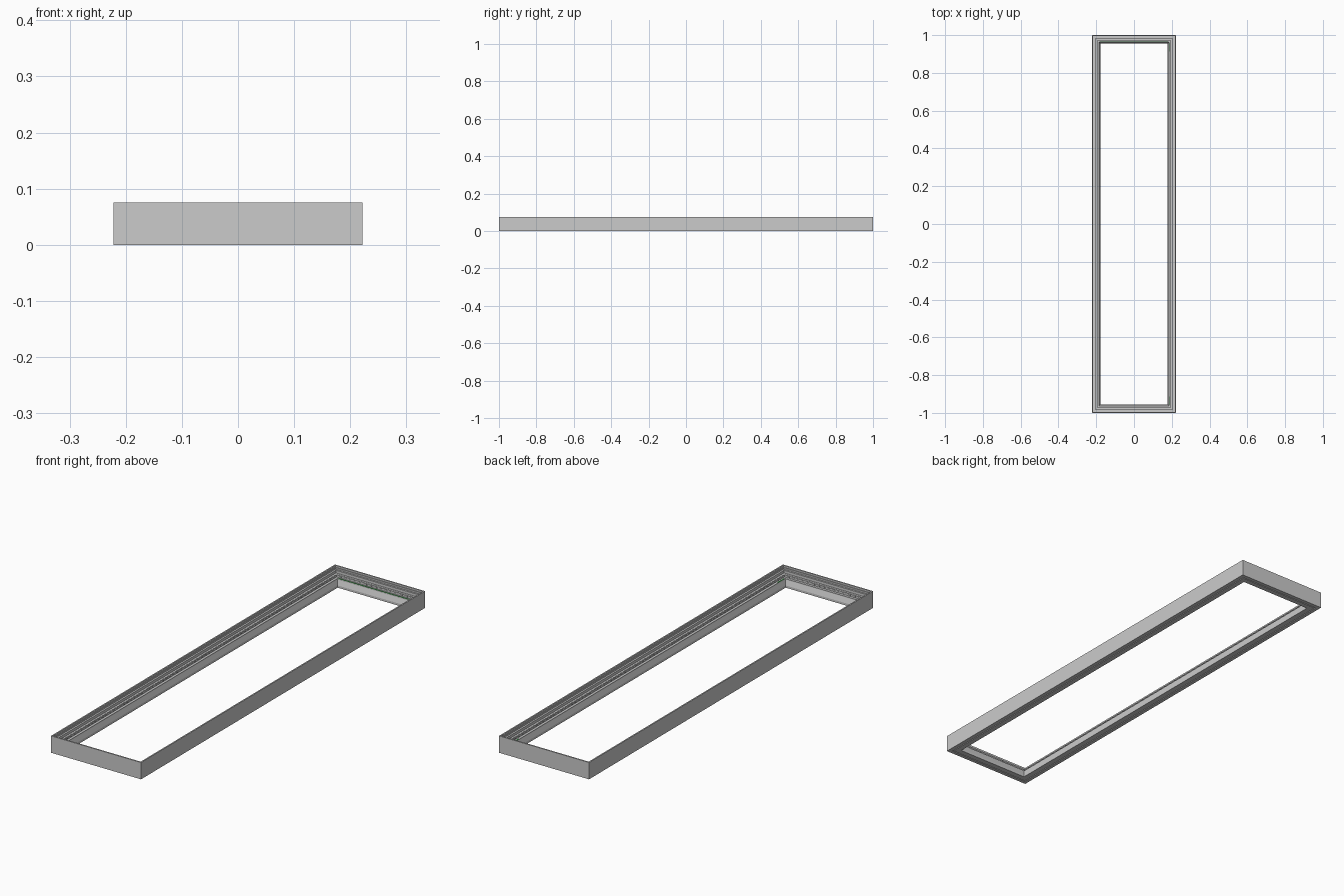
import bpy, bmesh
from mathutils import Matrix, Vector

if "Cube" in bpy.data.objects:
    bpy.data.objects.remove(bpy.data.objects["Cube"])

HX, HY, H = 0.222, 1.0, 0.075


def finish(name, bm, material=None):
    bmesh.ops.recalc_face_normals(bm, faces=bm.faces)
    mesh = bpy.data.meshes.new(name)
    bm.to_mesh(mesh)
    bm.free()
    obj = bpy.data.objects.new(name, mesh)
    bpy.context.collection.objects.link(obj)
    if material:
        mesh.materials.append(material)
    return obj


def mitred_ring(name, profile):
    """Sweep a closed (inset, height) profile around the rectangle."""
    bm = bmesh.new()
    loops = []
    for sx, sy in ((-1, -1), (1, -1), (1, 1), (-1, 1)):
        loops.append([bm.verts.new((sx * (HX - d), sy * (HY - d), z)) for d, z in profile])
    n = len(profile)
    for c in range(4):
        a, b = loops[c], loops[(c + 1) % 4]
        for i in range(n):
            j = (i + 1) % n
            bm.faces.new((a[i], b[i], b[j], a[j]))
    return finish(name, bm)


def add_box(bm, centre, size):
    m = Matrix.Translation(Vector(centre)) @ Matrix.Diagonal((*size, 1))
    bmesh.ops.create_cube(bm, size=1, matrix=m)


# Stepped extrusion with a thin outer wall and a sloped inner lip
mitred_ring("frame_extrusion", [
    (0, 0), (0.016, 0), (0.016, 0.003), (0.021, 0.003), (0.021, 0),
    (0.044, 0), (0.044, 0.010), (0.037, 0.032), (0.037, 0.036),
    (0.026, 0.036), (0.026, 0.048), (0.017, 0.048), (0.017, 0.060),
    (0.009, 0.060), (0.009, 0.067), (0.006, 0.067), (0.006, H), (0, H),
])

# Light strip standing against the inner step
mitred_ring("light_strip", [(0.026, 0.038), (0.028, 0.038), (0.028, 0.047), (0.026, 0.047)])

# Small light chips spaced along every inner side
bm = bmesh.new()
inset, z = 0.0287, 0.0425
for s in (-1, 1):
    for i in range(15):
        add_box(bm, (-0.175 + 0.025 * i, s * (HY - inset), z), (0.009, 0.0016, 0.005))
    for i in range(77):
        add_box(bm, (s * (HX - inset), -0.95 + 0.025 * i, z), (0.0016, 0.009, 0.005))
finish("light_chips", bm)

# Green circuit edges along the back and at the right-hand ends
green = bpy.data.materials.new("circuit_green")
green.diffuse_color = (0.05, 0.5, 0.08, 1)
green.use_nodes = True
green.node_tree.nodes["Principled BSDF"].inputs["Base Color"].default_value = green.diffuse_color
bm = bmesh.new()
add_box(bm, (0, HY - 0.0355, 0.037), (0.36, 0.002, 0.003))
for s in (-1, 1):
    add_box(bm, (HX - 0.0355, s * 0.935, 0.037), (0.003, 0.045, 0.003))
finish("circuit_edges", bm, green)
